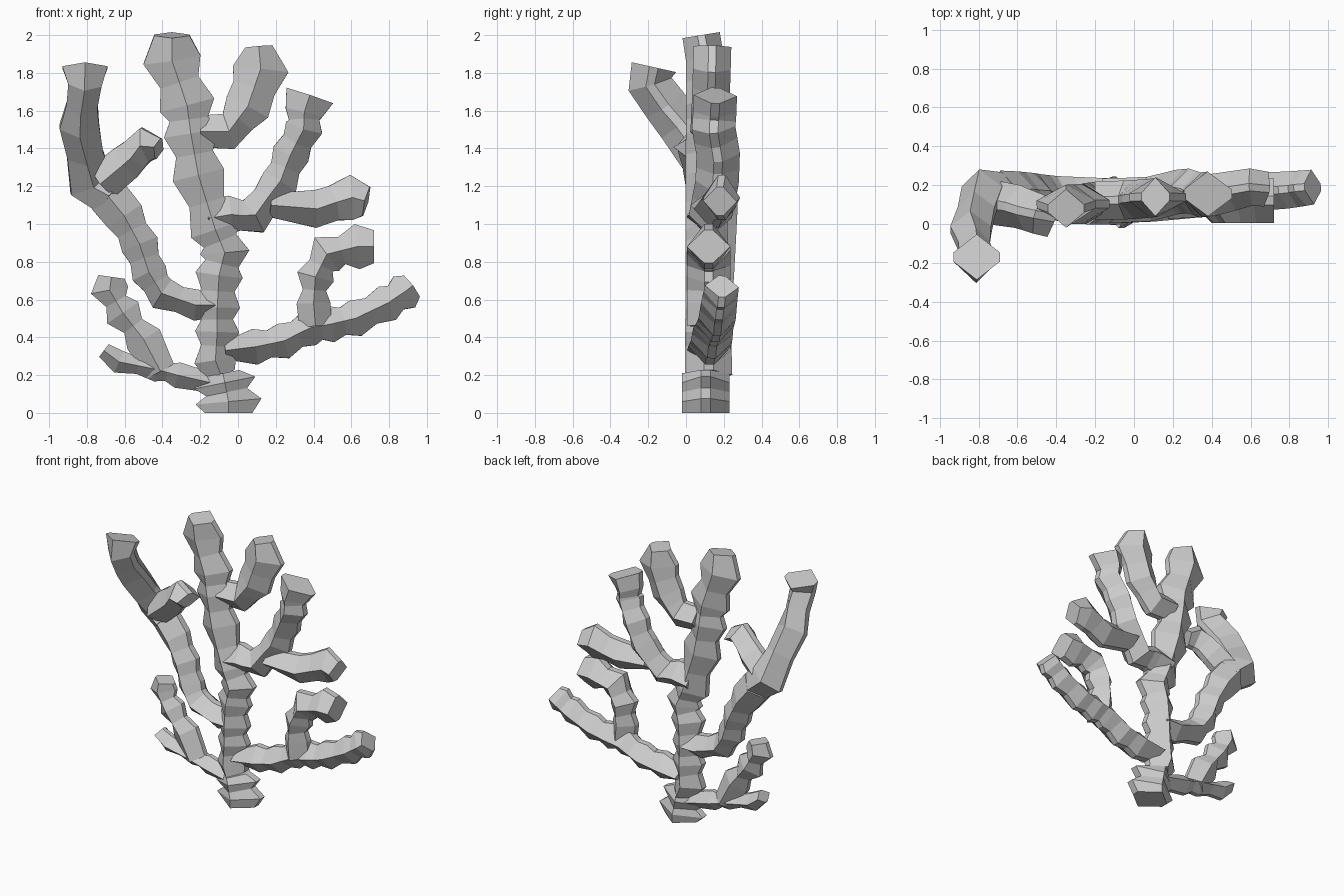
import bpy
import bmesh
from mathutils import Vector

default_cube = bpy.data.objects.get("Cube")
if default_cube:
    bpy.data.objects.remove(default_cube, do_unlink=True)

# One plain stone grey for the whole coral
stone = bpy.data.materials.new("stone_grey")
stone.use_nodes = True
grey = (.6, .6, .6, 1)
stone.diffuse_color = grey
stone.node_tree.nodes["Principled BSDF"].inputs["Base Color"].default_value = grey


def ring_points(center, tangent, width, depth):
    """Flattened hexagon: a ridge at front and back, a narrow strip on each side."""
    side = tangent.cross(Vector((0, 1, 0))).normalized()
    back = side.cross(tangent).normalized()
    if back.y < 0:
        back.negate()
    strip = depth / 5
    outline = [(0, -depth), (width, -strip), (width, strip),
               (0, depth), (-width, strip), (-width, -strip)]
    return [center + side * across + back * along for across, along in outline]


def knobbly_stations(path, root, waist, tip):
    """Inner path points are knobs, with a waist halfway between neighbouring knobs."""
    points = [Vector((x, sum(sway), z)) for x, z, *sway in path]
    stations = [(points[0], root), (points[1], 1)]
    for before, knob in zip(points[1:-2], points[2:-1]):
        stations += [((before + knob) / 2, waist), (knob, 1)]
    return stations + [(points[-1], tip)]


def branch(name, path, knob, knob_end, root=.7, waist=.7, tip=.7,
           y=.12, y_end=.12, depth=.115, depth_end=.115):
    """Six-sided tube whose width alternates between knobs and waists."""
    stations = knobbly_stations(path, root, waist, tip)
    last = len(stations) - 1
    centers = [point + Vector((0, y + (y_end - y) * i / last, 0))
               for i, (point, scale) in enumerate(stations)]

    bm = bmesh.new()
    rings = []
    for i, center in enumerate(centers):
        t = i / last
        tangent = (centers[min(i + 1, last)] - centers[max(i - 1, 0)]).normalized()
        width = (knob + (knob_end - knob) * t) * stations[i][1]
        corners = ring_points(center, tangent, width, depth + (depth_end - depth) * t)
        rings.append([bm.verts.new(corner) for corner in corners])
    for lower, upper in zip(rings, rings[1:]):
        for k in range(len(lower)):
            n = (k + 1) % len(lower)
            bm.faces.new((lower[k], lower[n], upper[n], upper[k]))
    bm.faces.new(rings[0][::-1])
    bm.faces.new(rings[-1])
    bmesh.ops.recalc_face_normals(bm, faces=bm.faces)

    mesh = bpy.data.meshes.new(name)
    bm.to_mesh(mesh)
    bm.free()
    mesh.materials.append(stone)
    coral_part = bpy.data.objects.new(name, mesh)
    bpy.context.scene.collection.objects.link(coral_part)


# Broad foot and the central trunk up to the tallest tip
branch("foot", [(-.05, 0), (-.05, .06), (-.07, .16), (-.08, .21)],
       knob=.18, knob_end=.16, waist=.65, tip=.55, y=.105, y_end=.105,
       depth=.125, depth_end=.125)
branch("trunk", [(-.09, .2), (-.12, .28), (-.11, .43), (-.11, .56), (-.1, .73),
                 (-.07, .85), (-.12, .97), (-.21, 1.26), (-.25, 1.48),
                 (-.27, 1.63), (-.35, 1.87), (-.35, 2, -.02)],
       knob=.11, knob_end=.155, tip=.6, y_end=.1, depth=.125, depth_end=.1)

# Upper fork beside the tallest tip
branch("upper_fork", [(-.2, 1.49), (-.05, 1.49), (.05, 1.62), (.12, 1.82), (.11, 1.94)],
       knob=.085, knob_end=.16, root=1, waist=.85, tip=.45, y_end=.14,
       depth=.1, depth_end=.1)

# Tall left arm, its crown curling forward to a flared tip, and its twig
branch("left_arm", [(-.1, .57), (-.22, .57), (-.4, .63), (-.47, .74), (-.52, .89),
                    (-.6, 1.04), (-.69, 1.15)],
       knob=.08, knob_end=.11, waist=.8, tip=1, y_end=.16)
branch("left_crown", [(-.67, 1.14, .03), (-.78, 1.22, .05), (-.84, 1.52, -.15),
                      (-.81, 1.74, -.31), (-.81, 1.83, -.29)],
       knob=.13, knob_end=.08, root=.8, waist=.85, tip=1.5, depth_end=.12)
branch("left_arm_twig", [(-.72, 1.22), (-.6, 1.32), (-.49, 1.42), (-.42, 1.4)],
       knob=.1, knob_end=.09, root=1, waist=.9, tip=.6, y=.11, y_end=.03, depth_end=.1)

# Low left pair
branch("low_left_shoot", [(-.1, .15), (-.32, .2), (-.43, .23), (-.63, .27), (-.71, .33)],
       knob=.07, knob_end=.06, depth=.08, depth_end=.07)
branch("low_left_stem", [(-.41, .22), (-.5, .39), (-.61, .53), (-.68, .65), (-.67, .72)],
       knob=.1, knob_end=.1, root=.8, waist=.6, depth=.09, depth_end=.08)

# Middle right arm with a flared tip, and its side shoot
branch("right_arm", [(-.16, 1.03), (-.04, 1.05), (.08, 1.04), (.22, 1.22, .03),
                     (.28, 1.37, .03), (.35, 1.51), (.35, 1.59), (.38, 1.68)],
       knob=.1, knob_end=.1, root=1, waist=.8, tip=1.3, y_end=.155)
branch("right_arm_shoot", [(.17, 1.1), (.41, 1.08), (.6, 1.14, .02), (.68, 1.12)],
       knob=.09, knob_end=.13, waist=.85, tip=.6, y=.14, y_end=.18, depth_end=.09)

# Low right arm and the shoot rising from it
branch("low_right_arm", [(-.07, .33), (.09, .35), (.24, .38), (.38, .45), (.49, .47),
                         (.62, .5), (.79, .58), (.88, .64), (.92, .67)],
       knob=.095, knob_end=.1, root=.5, waist=.75, y_end=.19, depth_end=.09)
branch("low_right_shoot", [(.41, .46), (.4, .58), (.41, .72), (.47, .84),
                           (.63, .88), (.72, .88)],
       knob=.085, knob_end=.125, root=1, waist=.65)
